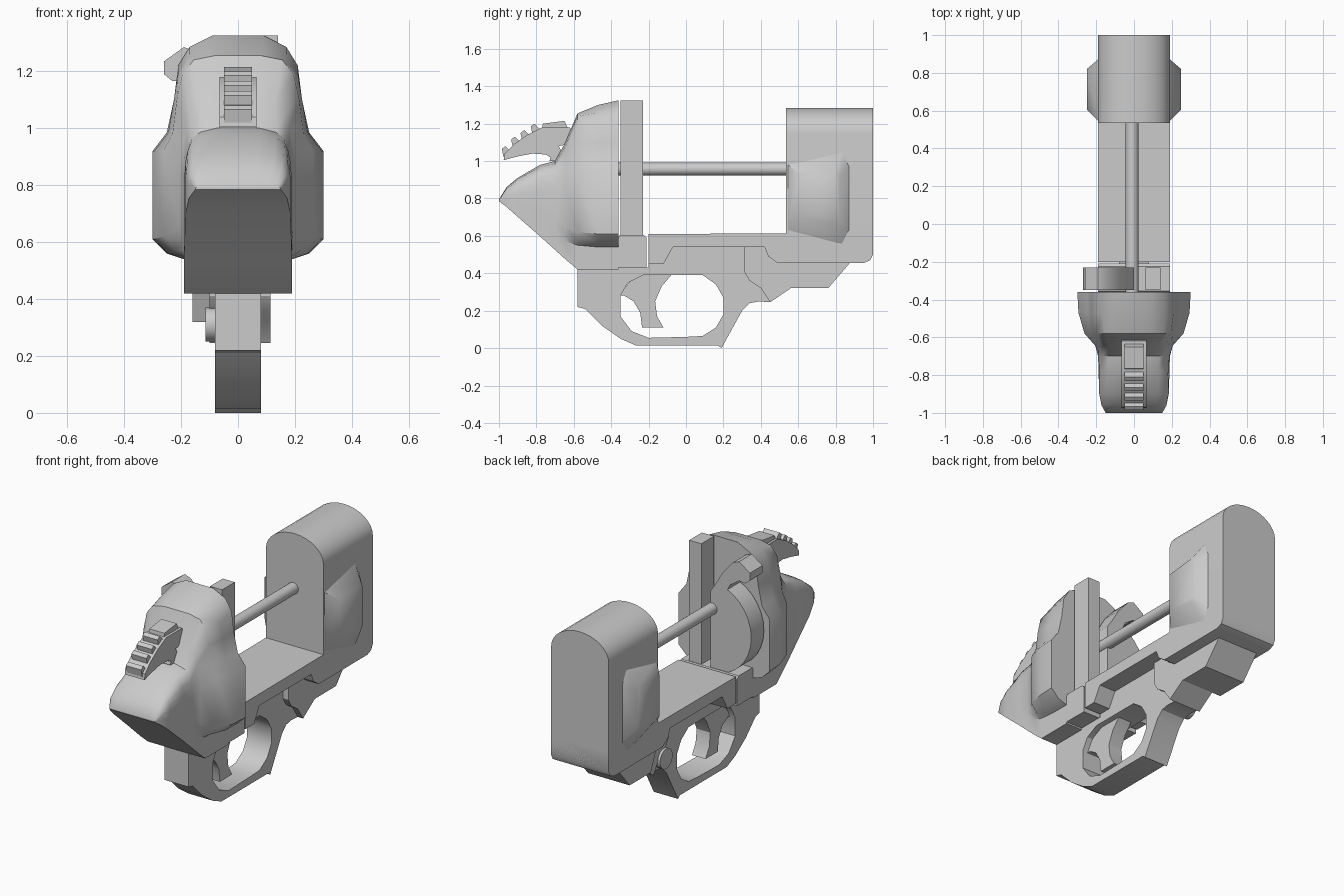
import bpy, bmesh, math
from mathutils import Vector


def finish(name, bm, angle=30):
    bmesh.ops.recalc_face_normals(bm, faces=bm.faces)
    me = bpy.data.meshes.new(name)
    bm.to_mesh(me)
    bm.free()
    ob = bpy.data.objects.new(name, me)
    bpy.context.collection.objects.link(ob)
    bpy.ops.object.select_all(action='DESELECT')
    ob.select_set(True)
    bpy.context.view_layer.objects.active = ob
    bpy.ops.object.shade_smooth_by_angle(angle=math.radians(angle))
    return ob


def loft(name, rings, angle=30):
    bm = bmesh.new()
    vs = [[bm.verts.new(p) for p in r] for r in rings]
    n = len(vs[0])
    for a, b in zip(vs, vs[1:]):
        for i in range(n):
            j = (i + 1) % n
            bm.faces.new((a[i], a[j], b[j], b[i]))
    bm.faces.new(vs[0])
    bm.faces.new(vs[-1][::-1])
    return finish(name, bm, angle)


def side_prism(name, pts, x0, x1):
    return loft(name, [[(x, y, z) for y, z in pts] for x in (x0, x1)])


def front_prism(name, pts, y0, y1):
    return loft(name, [[(x, y, z) for x, z in pts] for y in (y0, y1)])


def rod(name, a, b, r, n=24):
    a, b = Vector(a), Vector(b)
    q = (b - a).to_track_quat('Z', 'Y')
    circ = [Vector((r * math.cos(t), r * math.sin(t), 0))
            for t in (2 * math.pi * i / n for i in range(n))]
    return loft(name, [[c + q @ p for p in circ] for c in (a, b)])


# Rear body: stations from the bulging shield to the pointed tail
base = [(.19, .42), (.19, .54), (.25, .56), (.30, .61), (.30, .92),
        (.25, .985), (.225, 1.1), (.21, 1.22), (.17, 1.285), (.09, 1.325)]
mid = [(.19, .42), (.19, .55), (.22, .57), (.262, .62), (.262, .92),
       (.23, .98), (.215, 1.1), (.195, 1.19), (.155, 1.24), (.08, 1.255)]
neck = [(.19, .475), (.19, .57), (.195, .6), (.205, .65), (.205, .86),
        (.19, .95), (.18, 1.0), (.165, 1.05), (.13, 1.08), (.07, 1.10)]
stations = [(-.36, base),
            (-.47, [(x * .98 if x > .24 else x, z - .025 * (z > 1.2)) for x, z in base]),
            (-.58, mid), (-.645, neck)]
fr = [0, .15, .25, .38, .62, .74, .84, .92, .97, 1]
wd = [1, 1, 1, 1, 1, .98, .94, .87, .7, .4]
for y, zb, zt, w in [(-.70, .525, 1.0, .19), (-.78, .597, .98, .188),
                     (-.90, .702, .91, .184), (-.96, .755, .86, .172),
                     (-1.0, .785, .795, .15)]:
    stations.append((y, [(w * k, zb + f * (zt - zb)) for f, k in zip(fr, wd)]))
loft("rear_body", [[(x, y, z) for x, z in h] + [(-x, y, z) for x, z in h[::-1]]
                   for y, h in stations], 38)

# Lower frame bar, with a stepped underside
side_prism("frame_bar", [(-.2, .61), (-.2, .45), (-.12, .45), (-.07, .54), (.42, .54),
                         (.44, .49), (.49, .455), (.95, .455), (.985, .47), (1, .5),
                         (1, .615)], -.19, .19)
side_prism("frame_joint", [(-.37, .43), (-.21, .43), (-.21, .59), (-.225, .605),
                           (-.355, .605), (-.37, .57)], -.19, .19)

# Front block with an arched top
arch = [(.19 * math.cos(t), 1.15 + .135 * math.sin(t))
        for t in (math.pi * i / 16 for i in range(17))]
front_prism("front_block", [(-.19, .5), (.19, .5)] + arch, .535, 1)

# Side swellings on the front block
for s, side in ((1, "right"), (-1, "left")):
    loft(side + "_swelling", [
        [(s * .18, y, z) for y, z in ((.535, .62), (.535, .99), (.84, 1.06), (.88, .98), (.88, .62), (.84, .54))],
        [(s * .25, y, z) for y, z in ((.605, .70), (.605, .93), (.80, .95), (.82, .92), (.82, .70), (.80, .67))]], 50)

# Centre rod
rod("centre_rod", (-.01, -.36, .957), (-.01, .55, .957), .034)

# Upright strip behind the shield
side_prism("upright_strip", [(-.35, .43), (-.23, .43), (-.23, 1.325), (-.35, 1.325)], .06, .14)

# Half-disc plate with a hooked arm
disc = [(-.01 - .26 * math.sin(t), .85 - .27 * math.cos(t))
        for t in (math.pi * .87 * i / 14 for i in range(15))]
front_prism("hooked_plate", [(0, .58)] + disc + [
    (-.13, 1.13), (-.19, 1.17), (-.23, 1.165), (-.26, 1.19), (-.26, 1.235),
    (-.19, 1.285), (-.15, 1.27), (-.08, 1.19), (-.04, 1.12), (0, 1.06)], -.35, -.23)

# Trigger guard with its opening cut through
guard = side_prism("trigger_guard", [
    (-.58, .43), (-.58, .22), (-.54, .21), (-.45, .12), (-.35, .05), (-.27, .015),
    (.17, .015), (.19, .0), (.30, .2), (.34, .24), (.39, .25), (.45, .245),
    (.45, .55), (-.2, .55), (-.2, .43)], -.08, .08)
hole = side_prism("guard_hole", [
    (-.35, .28), (-.31, .35), (-.23, .39), (.09, .39), (.16, .34), (.2, .27),
    (.2, .18), (.16, .11), (.09, .065), (0, .06), (-.2, .055), (-.29, .09), (-.35, .17)], -.2, .2)
hole.hide_render = True
cut = guard.modifiers.new("opening", 'BOOLEAN')
cut.operation = 'DIFFERENCE'
cut.solver = 'EXACT'
cut.object = hole
bpy.context.view_layer.objects.active = guard
bpy.ops.object.modifier_apply(modifier="opening")
bpy.data.objects.remove(hole)

# Trigger
side_prism("trigger", [(-.36, .28), (-.33, .28), (-.28, .25), (-.245, .19), (-.235, .11),
                       (-.12, .11), (-.155, .17), (-.165, .25), (-.13, .33),
                       (-.07, .40), (-.25, .42)], -.045, .045)

# Lug under the frame, with a rear step and round button
side_prism("frame_lug", [(.31, .55), (.31, .41), (.34, .36), (.40, .32), (.45, .245),
                         (.56, .32), (.76, .32), (.88, .46), (.5, .46), (.42, .55)], -.1, .115)
side_prism("lug_step", [(.56, .32), (.76, .32), (.88, .46), (.5, .46)], -.16, .115)
rod("lug_button", (-.115, .35, .31), (-.05, .35, .31), .06, 16)

# Hammer with a ridged spur
side_prism("hammer", [(-.975, 1.005), (-.97, 1.04), (-.92, 1.09), (-.85, 1.14), (-.77, 1.18),
                      (-.62, 1.18), (-.58, 1.1), (-.68, 1.08), (-.66, 1.04), (-.69, 1.0),
                      (-.73, 1.0), (-.725, 1.02), (-.75, 1.035), (-.82, 1.04), (-.9, 1.025)],
           -.065, .065)
for i, (y, z) in enumerate([(-.955, 1.05), (-.905, 1.10), (-.855, 1.135), (-.80, 1.17)]):
    side_prism(f"spur_ridge_{i}", [(y - .02, z - .03), (y - .03, z + .015), (y - .01, z + .03),
                                   (y + .02, z)], -.05, .05)
side_prism("spur_back", [(-.77, 1.17), (-.765, 1.2), (-.65, 1.215), (-.63, 1.17)], -.05, .05)
